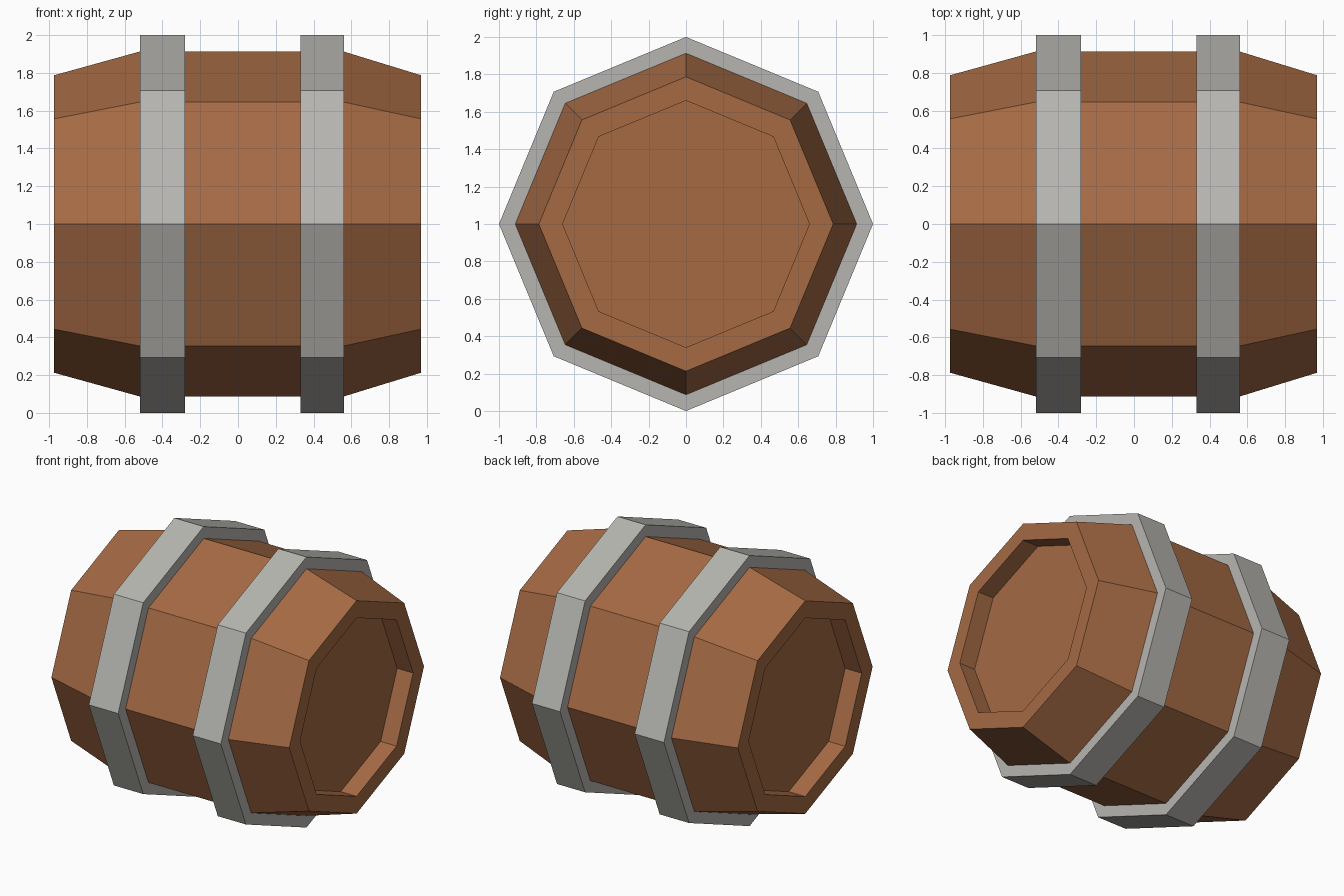
import bpy, bmesh, math

if "Cube" in bpy.data.objects:
    bpy.data.objects.remove(bpy.data.objects["Cube"])

SIDES = 8
CENTRE_Z = 1.0


def srgb(r, g, b):
    lin = [((c / 255 + 0.055) / 1.055) ** 2.4 for c in (r, g, b)]
    return (*lin, 1.0)


def material(name, colour):
    m = bpy.data.materials.new(name)
    m.diffuse_color = colour
    m.use_nodes = True
    m.node_tree.nodes["Principled BSDF"].inputs["Base Color"].default_value = m.diffuse_color
    return m


def lathe(name, profile, mat, closed=False):
    """Octagonal solid turned about the x axis from (x, radius) points."""
    bm = bmesh.new()
    rings = []
    for x, r in profile:
        rings.append([bm.verts.new((x, r * math.sin(i * math.tau / SIDES),
                                    CENTRE_Z + r * math.cos(i * math.tau / SIDES)))
                      for i in range(SIDES)])
    pairs = list(zip(rings, rings[1:]))
    if closed:
        pairs.append((rings[-1], rings[0]))
    else:
        bm.faces.new(rings[0])
        bm.faces.new(rings[-1])
    for a, b in pairs:
        for i in range(SIDES):
            j = (i + 1) % SIDES
            bm.faces.new((a[i], a[j], b[j], b[i]))
    bmesh.ops.recalc_face_normals(bm, faces=bm.faces)
    mesh = bpy.data.meshes.new(name)
    bm.to_mesh(mesh)
    bm.free()
    mesh.materials.append(mat)
    obj = bpy.data.objects.new(name, mesh)
    bpy.context.collection.objects.link(obj)
    return obj


wood = material("brown_wood", srgb(165, 106, 68))
metal = material("grey_metal", srgb(182, 181, 176))

# Barrel body with a recessed lid at each end
lathe("barrel_body", [(-0.84, 0.66), (-0.975, 0.66), (-0.975, 0.787),
                      (-0.52, 0.913), (0.56, 0.913),
                      (0.97, 0.787), (0.97, 0.66), (0.84, 0.66)], wood)

# Two metal hoops
for name, x0, x1 in (("left_hoop", -0.52, -0.28), ("right_hoop", 0.33, 0.56)):
    lathe(name, [(x0, 0.9), (x0, 1.0), (x1, 1.0), (x1, 0.9)], metal, closed=True)
